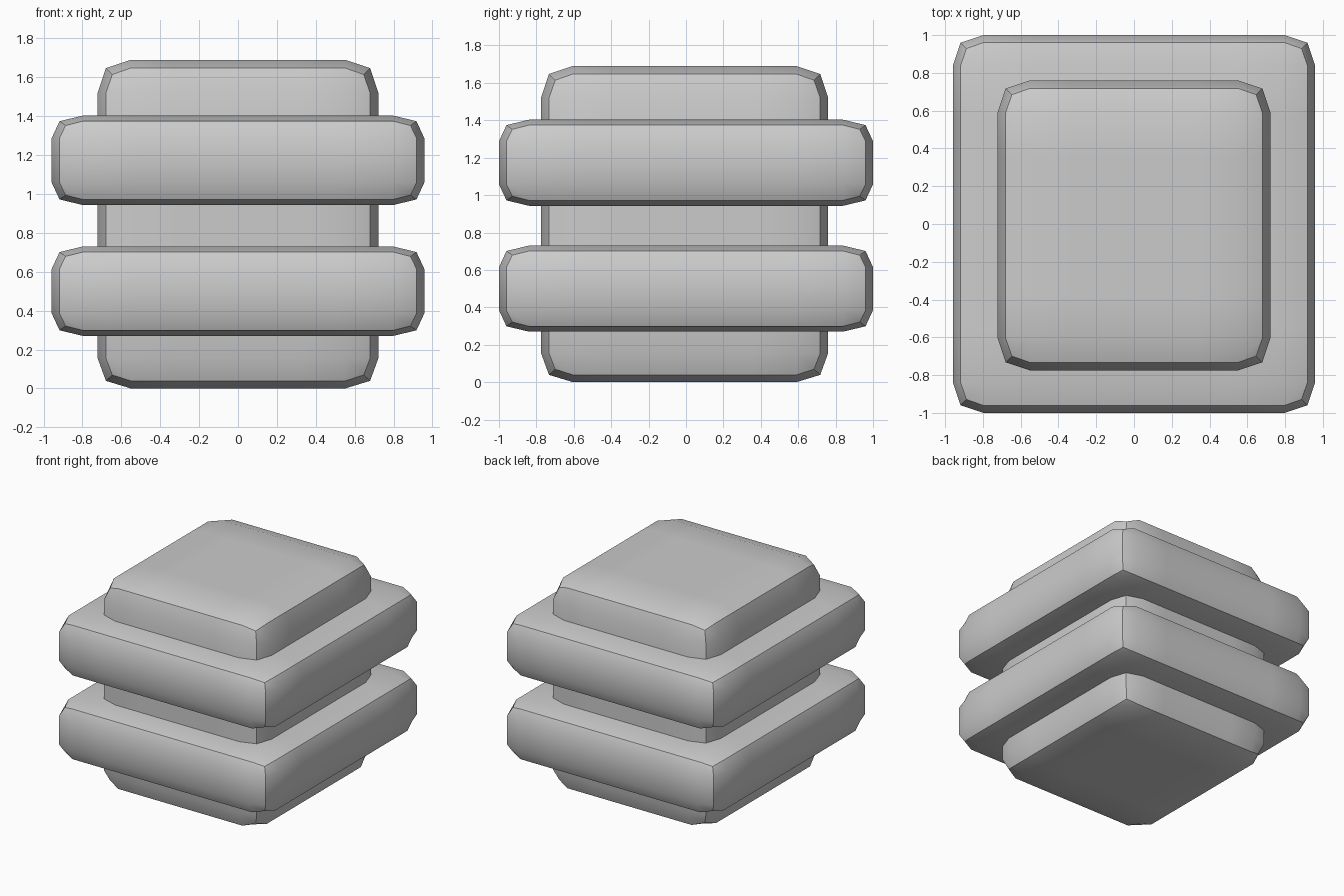
import bpy, bmesh
from mathutils import Vector

if "Cube" in bpy.data.objects:
    bpy.data.objects.remove(bpy.data.objects["Cube"])


def soft_box(name, lo, hi, loops):
    """Box with support loops, softened by one subdivision level."""
    lo, hi = Vector(lo), Vector(hi)
    bm = bmesh.new()
    bmesh.ops.create_cube(bm, size=1)
    for v in bm.verts:
        v.co = Vector([(lo[i] + hi[i]) / 2 + v.co[i] * (hi[i] - lo[i]) for i in range(3)])
    # cut support loops along each axis
    for axis, cuts in enumerate(loops):
        for c in cuts:
            co, no = Vector((0, 0, 0)), Vector((0, 0, 0))
            co[axis], no[axis] = c, 1
            bmesh.ops.bisect_plane(bm, geom=bm.verts[:] + bm.edges[:] + bm.faces[:],
                                   plane_co=co, plane_no=no)
    mesh = bpy.data.meshes.new(name)
    bm.to_mesh(mesh)
    bm.free()
    ob = bpy.data.objects.new(name, mesh)
    bpy.context.collection.objects.link(ob)

    sub = ob.modifiers.new("soften", 'SUBSURF')
    sub.levels = sub.render_levels = 1
    sub.use_limit_surface = False
    bpy.ops.object.select_all(action='DESELECT')
    ob.select_set(True)
    bpy.context.view_layer.objects.active = ob
    bpy.ops.object.modifier_apply(modifier=sub.name)
    bpy.ops.object.shade_smooth_by_angle(angle=0.52)
    return ob


# central block
d = 0.34
soft_box("core", (-0.722, -0.775, 0), (0.722, 0.76, 1.69),
         [(-0.722 + d, 0.722 - d), (-0.775 + d, 0.76 - d), (0.31, 1.69 - d)])

# two wide bands around the block
d = 0.32
for name, z in (("lower_band", 0.27), ("upper_band", 0.943)):
    soft_box(name, (-0.958, -1, z), (0.958, 1, z + 0.46),
             [(-0.958 + d, 0.958 - d), (-1 + d, 1 - d), (z + 0.23,)])
